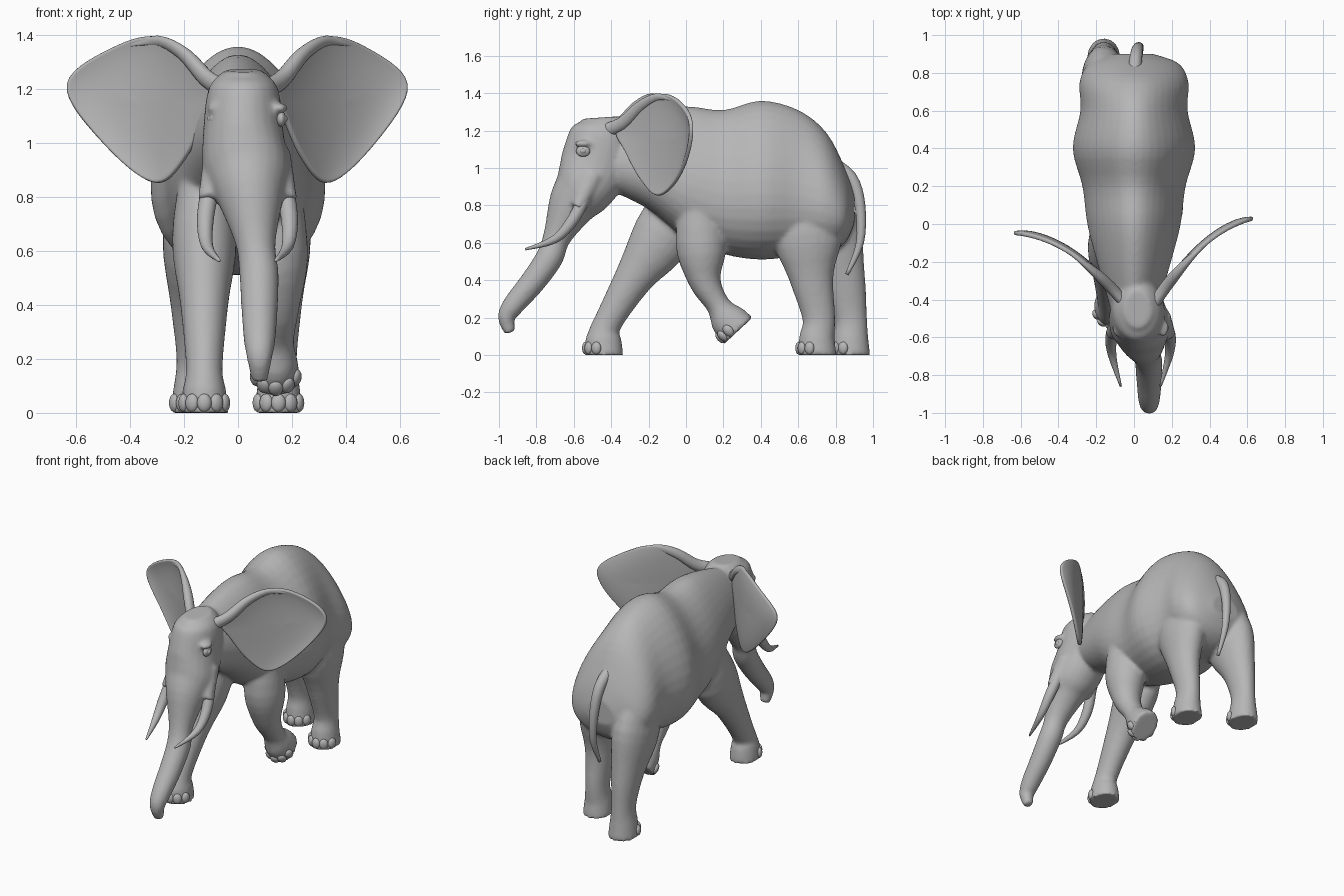
import bpy, bmesh, math
from mathutils import Vector, Matrix

if "Cube" in bpy.data.objects:
    bpy.data.objects.remove(bpy.data.objects["Cube"])

grey = bpy.data.materials.new("hide grey")
grey.use_nodes = True
grey.diffuse_color = (.47, .47, .47, 1)
grey.node_tree.nodes["Principled BSDF"].inputs["Base Color"].default_value = grey.diffuse_color


def finish(bm, name):
    """Turn a bmesh into a smooth grey object."""
    bmesh.ops.recalc_face_normals(bm, faces=bm.faces)
    for face in bm.faces:
        face.smooth = True
    mesh = bpy.data.meshes.new(name)
    bm.to_mesh(mesh)
    bm.free()
    mesh.materials.append(grey)
    ob = bpy.data.objects.new(name, mesh)
    bpy.context.collection.objects.link(ob)
    return ob


def spline(rows, closed=False, steps=4):
    """Smooth curve through rows of any length."""
    count = len(rows)

    def row(i):
        return Vector(rows[i % count if closed else min(max(i, 0), count - 1)])

    out = []
    for i in range(count if closed else count - 1):
        before, start, end, after = (row(i + k) for k in range(-1, 3))
        leave, arrive = (end - before) / 2, (after - start) / 2
        for s in range(steps):
            t = s / steps
            ease = t * t * (3 - 2 * t)
            out.append(start.lerp(end, ease) + leave * t * (1 - t) ** 2 - arrive * t * t * (1 - t))
    return out if closed else out + [row(count)]


def bridge(bm, rings):
    """Join successive rings with quads and close the last one."""
    for ring, following in zip(rings, rings[1:]):
        for k in range(len(ring)):
            bm.faces.new((ring[k - 1], ring[k], following[k], following[k - 1]))
    bm.faces.new(rings[-1])


def loft(bm, rows, segments=24, egg=0, upright=False):
    """Skin oval rings; a row is x, y, z, half width, half depth."""
    points, rings = spline(rows), []
    for i, point in enumerate(points):
        ahead = points[min(i + 1, len(points) - 1)] - points[max(i - 1, 0)]
        deep = Vector((0, 0, 1)) if upright else Vector((0, -ahead[2], ahead[1])).normalized()
        ring = []
        for k in range(segments):
            angle = math.tau * k / segments
            across = point[3] * math.cos(angle) * (1 - egg * math.sin(angle))
            spot = Vector(point[:3]) + deep * point[4] * math.sin(angle)
            ring.append(bm.verts.new(spot + Vector((across, 0, 0))))
        rings.append(ring)
    bridge(bm, rings)
    bm.faces.new(rings[0])
    bmesh.ops.recalc_face_normals(bm, faces=bm.faces)


def tapered(path, thick, thin):
    """Give each point of a path a round section that narrows to the end."""
    last = len(path) - 1
    radii = [thin + (thick - thin) * (1 - (i / last) ** 2) for i in range(last + 1)]
    return [(*point, radius, radius) for point, radius in zip(path, radii)]


def ball(bm, centre, size, turn=Matrix()):
    place = Matrix.Translation(centre) @ turn @ Matrix.Diagonal((*size, 1))
    bmesh.ops.create_uvsphere(bm, u_segments=16, v_segments=10, radius=1, matrix=place)


def beside(side, x, y, z):
    """Mirror a point of the head about its slightly turned middle."""
    return (.035 + side * x, y, z)


def head_x(z):
    """The trunk drifts to the left as it hangs."""
    return min(.08, .02 + .12 * max(0, 1 - z))


# Torso and neck: y, top, bottom, half width
bm = bmesh.new()
torso = [(-.45, 1.23, .9, .12), (-.2, 1.3, .78, .19), (0, 1.33, .62, .24), (.2, 1.31, .54, .265),
         (.4, 1.36, .51, .315), (.6, 1.31, .53, .275), (.75, 1.19, .54, .28),
         (.85, 1, .6, .23), (.9, .86, .7, .1)]
loft(bm, [(0, y, (top + low) / 2, wide, (top - low) / 2) for y, top, low, wide in torso],
     segments=36, egg=.26, upright=True)

# Head running down into the trunk
skull = [(-.45, 1.27, .07, .1), (-.45, 1.2, .13, .165), (-.48, 1.03, .15, .19),
         (-.54, .9, .16, .165), (-.61, .8, .125, .13)]
hanging = [(-.69, .63), (-.73, .52), (-.82, .39), (-.92, .27), (-.96, .2), (-.94, .12)]
loft(bm, [(head_x(z), y, z, wide, deep) for y, z, wide, deep in skull]
     + tapered([(head_x(z), y, z) for y, z in hanging], .075, .03))

# Lower jaw, tusk sockets and brows
loft(bm, tapered([(.03, -.42, .98), (.03, -.5, .86), (.03, -.56, .75)], .1, .03))
for side in (-1, 1):
    loft(bm, tapered([beside(side, .1, -.49, .97), beside(side, .145, -.58, .79)], .06, .04))
    ball(bm, beside(side, .12, -.55, 1.13), (.03, .05, .02))

# Striding legs: x, depth factor, foot tilt, then y and z from hip to sole
legs = {
    "front_right": (-.125, .95, 0, [(0, .95), (-.12, .65), (-.28, .41), (-.42, .17), (-.44, 0)]),
    "front_left": (.14, .8, .75, [(.07, .95), (.08, .6), (.1, .4), (.17, .27), (.28, .13)]),
    "hind_left": (.15, 1.1, 0, [(.65, .95), (.65, .65), (.67, .42), (.71, .2), (.7, 0)]),
    "hind_right": (-.16, 1.1, 0, [(.67, .95), (.75, .65), (.84, .4), (.88, .2), (.88, 0)]),
}
leg_sizes = [(.08, .11), (.12, .17), (.09, .11), (.068, .08)]
foot_wide, foot_deep = .09, .105
for name, (x, bulk, tilt, path) in legs.items():
    rows = [(x, y, z, wide, deep * bulk) for (y, z), (wide, deep) in zip(path, leg_sizes)]
    turn = Matrix.Rotation(tilt, 4, "X")
    sole = Vector((x, *path[-1]))
    up = turn @ Vector((0, 0, 1))
    for height in (.09, .04, 0):
        rows.append((*(sole + up * height), foot_wide - height / 9, foot_deep - height / 9))
    loft(bm, rows)

    # Toenails along the front edge of the sole
    nails = bmesh.new()
    for k in range(-2, 3):
        angle = math.radians(33 * k)
        rim = Vector((foot_wide * math.sin(angle), -foot_deep * math.cos(angle), .04)) * .93
        ball(nails, sole + turn @ rim, (.027, .018, .034), turn @ Matrix.Rotation(angle, 4, "Z"))
    finish(nails, name + "_toenails")

# Fuse the flesh into one skin
body = finish(bm, "body")
fuse = body.modifiers.new("fuse", "REMESH")
fuse.mode = "VOXEL"
fuse.voxel_size = .012
fuse.use_smooth_shade = True
relax = body.modifiers.new("relax", "SMOOTH")
relax.iterations = 6

# Ears: dished sheets curving back from the head, x and z
outline = [(.14, 1.2), (.22, 1.32), (.32, 1.395), (.46, 1.365), (.635, 1.22),
           (.51, 1), (.34, .85), (.24, .94), (.17, 1.1)]
fold = [(.08, 1.19), (.16, 1.235), (.24, 1.33), (.33, 1.38), (.44, 1.36)]
ear_middle = Vector((.38, 1.15))


def ear_spot(side, x, z, dish=0):
    out = x - .12
    y = dish - .4 + 1.45 * out - 1.2 * out * out
    if side > 0:
        return (x, y, z)
    return (.07 - 1.12 * x, y - .15 * out, z)


for side, word in ((1, "left"), (-1, "right")):
    bm = bmesh.new()
    edge, rings = spline(outline, closed=True), []
    for step in range(7):
        scale = math.cos(step * math.pi / 13)
        spots = [ear_middle.lerp(point, scale) for point in edge]
        dish = .02 * (1 - scale ** 4)
        rings.append([bm.verts.new(ear_spot(side, spot.x, spot.y, dish)) for spot in spots])
    bridge(bm, rings)
    ear = finish(bm, word + "_ear")
    sheet = ear.modifiers.new("thickness", "SOLIDIFY")
    sheet.thickness = .022
    sheet.offset = 0
    ear.modifiers.new("round", "SUBSURF").levels = 1

    # Rolled upper edge of the ear
    bm = bmesh.new()
    loft(bm, tapered([ear_spot(side, x, z) for x, z in fold], .038, .005))
    finish(bm, word + "_ear_fold")

    # Tusk
    bm = bmesh.new()
    curve = [(.13, -.53, .87), (.155, -.6, .73), (.15, -.7, .62), (.105, -.86, .565)]
    loft(bm, tapered([beside(side, *point) for point in curve], .035, .006))
    finish(bm, word + "_tusk")

    # Eye set in a low rim of lids
    bm = bmesh.new()
    eye = Vector(beside(side, .125, -.55, 1.09))
    ball(bm, eye, (.024, .022, .018))
    ball(bm, eye, (.018, .038, .03))
    finish(bm, word + "_eye")

# Tail
bm = bmesh.new()
loft(bm, tapered([(0, .76, 1.04), (.01, .88, .95), (.02, .93, .8), (.03, .93, .6), (.03, .86, .43)],
                 .035, .01))
finish(bm, "tail")
